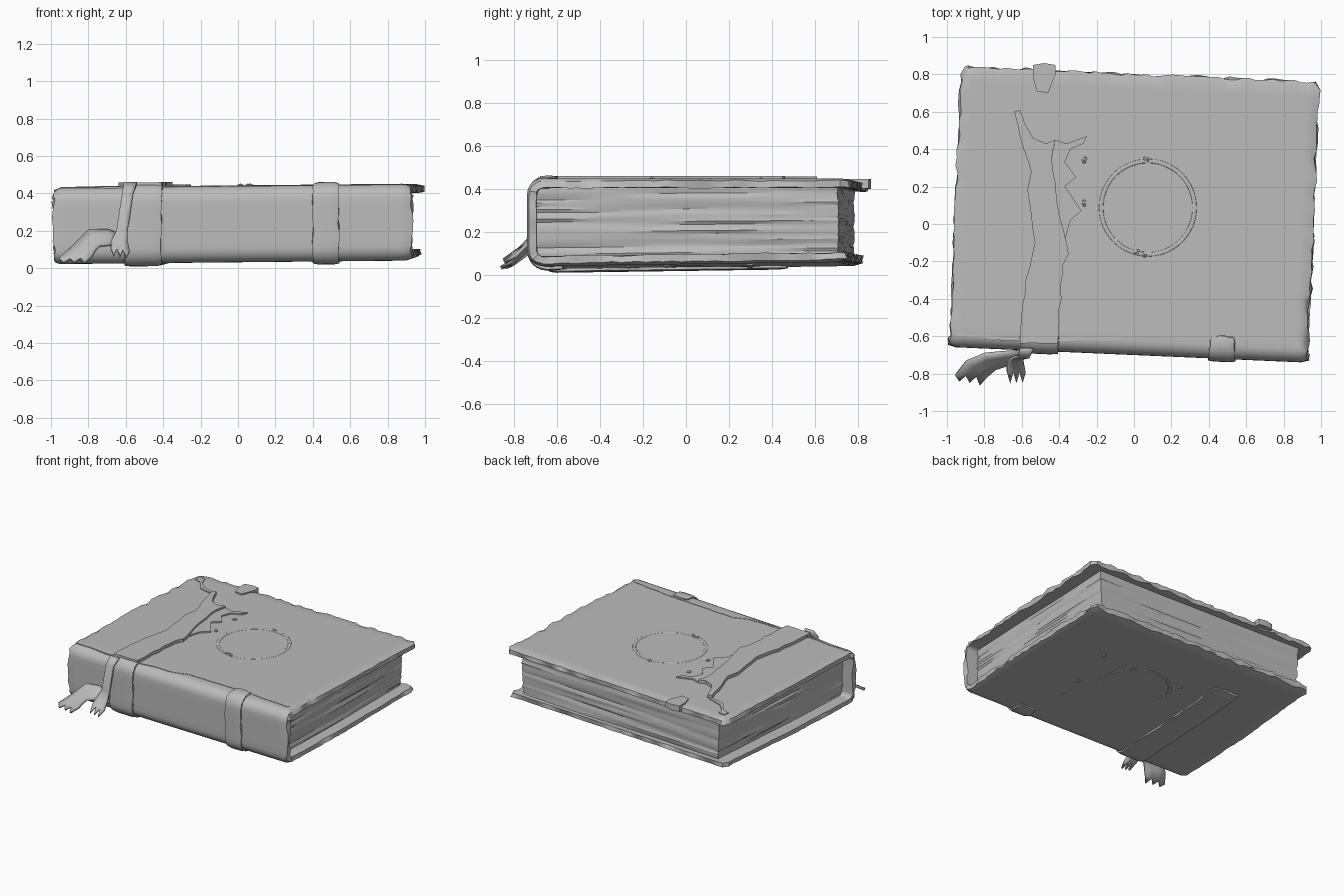
import bpy, bmesh, math, random
from mathutils import Vector, noise

random.seed(4)
cube = bpy.data.objects.get("Cube")
if cube:
    bpy.data.objects.remove(cube, do_unlink=True)

grey = bpy.data.materials.new("worn_grey")
grey.use_nodes = True
grey.diffuse_color = (0.5, 0.5, 0.5, 1)
grey.node_tree.nodes["Principled BSDF"].inputs["Base Color"].default_value = (0.5, 0.5, 0.5, 1)

TURN = math.radians(2.5)      # the book lies slightly turned
TOP, BOTTOM, HALF = 0.44, 0.04, 0.958


def place(u, v, z):
    """Book coordinates to world: slight turn and a sagging lower cover."""
    low = 1 - z / TOP
    u *= 1 - 0.03 * low * max(0, v)
    return Vector((u * math.cos(TURN) + v * math.sin(TURN),
                   v * math.cos(TURN) - u * math.sin(TURN),
                   z + 0.01 * u + 0.015 * v * low))


def finish(name, bm, angle=35):
    bmesh.ops.recalc_face_normals(bm, faces=bm.faces)
    mesh = bpy.data.meshes.new(name)
    bm.to_mesh(mesh)
    bm.free()
    mesh.materials.append(grey)
    ob = bpy.data.objects.new(name, mesh)
    bpy.context.collection.objects.link(ob)
    bpy.ops.object.select_all(action='DESELECT')
    ob.select_set(True)
    bpy.context.view_layer.objects.active = ob
    bpy.ops.object.shade_smooth_by_angle(angle=math.radians(angle))
    return ob


def wrap_path(v_top, v_bottom):
    """Outline round the outside of the book, from top cover to lower cover."""
    r, back = 0.075, -0.70
    path = []

    def line(a, b):
        n = max(2, int((Vector(b) - Vector(a)).length / 0.04))
        path.extend(Vector(a).lerp(Vector(b), i / n) for i in range(n))

    def corner(cz, start):
        for i in range(6):
            a = math.radians(start + 15 * i)
            path.append(Vector((back + r + r * math.cos(a), cz + r * math.sin(a))))

    line((v_top, TOP), (back + r, TOP))
    corner(TOP - r, 90)
    line((back, TOP - r), (back, BOTTOM + r))
    corner(BOTTOM + r, 180)
    line((back + r, BOTTOM), (v_bottom, BOTTOM))
    path.append(Vector((v_bottom, BOTTOM)))
    return path


def wrap(name, path, inner, outer, u0, u1, n, rough):
    """Sweep a layer following the path across the book, with torn edges."""
    normals = []
    for i in range(len(path)):
        t = (path[min(i + 1, len(path) - 1)] - path[max(i - 1, 0)]).normalized()
        normals.append(Vector((t.y, -t.x)))
    bm = bmesh.new()
    rows = []
    for j in range(n + 1):
        u = u0 + (u1 - u0) * j / n
        side = -1 if j == 0 else 1 if j == n else 0
        row = []
        for i, (p, nor) in enumerate(zip(path, normals)):
            tip = i in (0, len(path) - 1)
            pair = []
            for off in (inner, outer):
                worn = 0.25 * abs(outer - inner) * (side != 0 or tip) * (off == outer)
                q = p + nor * (off - worn)
                wob = noise.noise(Vector((u * 9, p.x * 9, p.y * 13 + off * 40)))
                wob += random.uniform(-0.4, 0.4)
                uu = u + side * wob * rough
                if side and tip:
                    uu -= side * rough * 1.5
                if tip:
                    q.x += wob * rough
                if side or tip:
                    q.y += wob * rough * 0.4
                pair.append(bm.verts.new(place(uu, q.x, q.y)))
            row.append(pair)
        rows.append(row)
    last = len(path) - 1
    for a, b in zip(rows, rows[1:]):
        for k in (0, 1):
            for i in range(last):
                bm.faces.new((a[i][k], a[i + 1][k], b[i + 1][k], b[i][k]))
        for i in (0, last):
            bm.faces.new((a[i][0], a[i][1], b[i][1], b[i][0]))
    for row in (rows[0], rows[-1]):
        for p, q in zip(row, row[1:]):
            bm.faces.new((p[0], p[1], q[1], q[0]))
    return finish(name, bm)


def plate(name, points, z0, z1):
    """Flat piece lying on the cover, with a ragged outline."""
    outline = []
    for a, b in zip(points, points[1:] + points[:1]):
        a, b = Vector(a), Vector(b)
        n = max(1, int((b - a).length / 0.06))
        across = Vector((a.y - b.y, b.x - a.x)).normalized()
        outline.append(a)
        outline += [a.lerp(b, i / n) + across * random.uniform(-0.006, 0.006)
                    for i in range(1, n)]
    bm = bmesh.new()
    face = bm.faces.new([bm.verts.new((p.x, p.y, z0 + 0.01 * p.x)) for p in outline])
    new = bmesh.ops.extrude_face_region(bm, geom=[face])["geom"]
    bmesh.ops.translate(bm, vec=(0, 0, z1 - z0),
                        verts=[v for v in new if isinstance(v, bmesh.types.BMVert)])
    bmesh.ops.triangulate(bm, faces=[f for f in bm.faces if len(f.verts) > 4])
    return finish(name, bm)


def ribbon(name, centres, halves, tooth):
    """Hanging strip with a frayed end."""
    bm = bmesh.new()
    pairs = []
    for c, h in zip(centres, halves):
        c, h = Vector(c), Vector(h)
        pairs.append([bm.verts.new(c + h * k) for k in (-1, -0.33, 0.33, 1)])
    for a, b in zip(pairs, pairs[1:]):
        for k in range(3):
            bm.faces.new((a[k], a[k + 1], b[k + 1], b[k]))
    end = pairs[-1]
    for k in range(3):
        mid = (end[k].co + end[k + 1].co) / 2
        point = bm.verts.new(mid + Vector(tooth) * random.uniform(0.6, 1.2))
        bm.faces.new((end[k], end[k + 1], point))
    ob = finish(name, bm, 50)
    mod = ob.modifiers.new("thickness", 'SOLIDIFY')
    mod.thickness = 0.018
    mod.offset = 0


# Cover with rounded spine
wrap("cover", wrap_path(0.80, 0.78), -0.045, 0, -HALF, HALF, 56, 0.014)

# Page block with wavy, uneven leaves
bm = bmesh.new()
layers, steps = 22, 10
z_low, z_high = BOTTOM + 0.04, TOP - 0.04
corners = [Vector(c) for c in ((-0.868, -0.66), (0.868, -0.66), (0.868, 0.745), (-0.868, 0.745))]
previous = None
for i in range(layers + 1):
    z = z_low + (z_high - z_low) * i / layers
    ring = []
    for a, b in zip(corners, corners[1:] + corners[:1]):
        for s in range(steps):
            p = a.lerp(b, s / steps)
            wave = noise.noise(Vector((p.x * 1.5, p.y * 1.5, z * 45)))
            p *= 1 + 0.014 * wave
            ring.append(bm.verts.new(place(p.x, p.y, z)))
    if previous:
        for k in range(len(ring)):
            m = (k + 1) % len(ring)
            bm.faces.new((previous[k], previous[m], ring[m], ring[k]))
    else:
        bm.faces.new(ring)
    previous = ring
bm.faces.new(previous)
finish("pages", bm, 30)

# Straps round the spine
wrap("left_strap_wrap", wrap_path(-0.60, 0.45), -0.005, 0.016, -0.58, -0.38, 6, 0.008)
wrap("right_strap_wrap", wrap_path(-0.58, -0.55), -0.005, 0.016, 0.43, 0.57, 5, 0.008)

# Torn strap on the top cover
plate("torn_strap", [
    (-0.61, -0.64), (-0.58, -0.3), (-0.53, -0.1), (-0.55, 0.05), (-0.57, 0.18),
    (-0.55, 0.28), (-0.59, 0.4), (-0.64, 0.6), (-0.61, 0.61), (-0.54, 0.46),
    (-0.47, 0.43), (-0.42, 0.45), (-0.44, 0.36), (-0.42, 0.22), (-0.40, 0.05),
    (-0.36, -0.1), (-0.35, -0.16), (-0.38, -0.22), (-0.41, -0.64)],
    TOP - 0.01, TOP + 0.024)
plate("torn_scar", [
    (-0.42, 0.45), (-0.36, 0.43), (-0.25, 0.47), (-0.27, 0.43), (-0.34, 0.40),
    (-0.37, 0.33), (-0.31, 0.25), (-0.37, 0.2), (-0.32, 0.13), (-0.28, 0.07),
    (-0.34, 0.02), (-0.37, -0.1), (-0.45, 0.0), (-0.45, 0.3)],
    TOP - 0.01, TOP + 0.010)
plate("torn_strip", [
    (-0.62, 0.6), (-0.70, 0.61), (-0.76, 0.63), (-0.82, 0.71), (-0.87, 0.73),
    (-0.87, 0.77), (-0.82, 0.77), (-0.80, 0.71), (-0.75, 0.66), (-0.63, 0.62)],
    TOP - 0.01, TOP + 0.006)

# Worn crease where the cover bends into the spine
plate("spine_crease", [
    (-0.95, -0.58), (-0.62, -0.61), (-0.1, -0.60), (0.0, -0.56), (0.53, -0.59),
    (0.88, -0.63), (0.88, -0.65), (0.5, -0.61), (0.0, -0.59), (-0.1, -0.62),
    (-0.62, -0.625), (-0.95, -0.60)], TOP - 0.01, TOP + 0.003)

# Strap end folded over the back edge
plate("strap_tab", [(-0.54, 0.85), (-0.54, 0.78), (-0.52, 0.71), (-0.46, 0.70),
                    (-0.42, 0.80), (-0.42, 0.85), (-0.48, 0.86)], TOP - 0.035, TOP + 0.01)

# Frayed strips hanging from the spine
ribbon("hanging_strip",
       [(-0.575, -0.67, 0.455), (-0.59, -0.71, 0.40), (-0.62, -0.715, 0.2),
        (-0.635, -0.74, 0.14), (-0.63, -0.79, 0.10)],
       [(0.035, 0, 0), (0.03, 0, 0), (0.03, 0, 0), (0.045, 0, 0), (0.05, 0, -0.01)],
       (0, -0.06, -0.04))
ribbon("frayed_strip",
       [(-0.60, -0.70, 0.14), (-0.69, -0.72, 0.165), (-0.77, -0.735, 0.16),
        (-0.83, -0.765, 0.10), (-0.87, -0.81, 0.055)],
       [(0.01, -0.02, -0.03), (0.01, -0.035, -0.04), (0.03, -0.04, -0.04),
        (0.07, -0.03, 0), (0.085, -0.005, 0.005)],
       (-0.01, -0.045, -0.025))

# Faint embossed rings on both covers
for name, z in (("top_ring", TOP), ("bottom_ring", BOTTOM)):
    bpy.ops.mesh.primitive_torus_add(major_radius=0.25, minor_radius=0.011, major_segments=48,
                                     minor_segments=8, location=place(0.07, 0.09, z))
    ring = bpy.context.object
    ring.name = name
    ring.scale.z = 0.25
    ring.rotation_euler.y = -0.01
    ring.data.materials.append(grey)
    bpy.ops.object.shade_smooth()

# Loose chips on both covers
chips = [(0.05, 0.35, TOP), (0.02, -0.15, TOP), (0.06, -0.16, TOP), (-0.27, 0.1, TOP),
         (-0.28, 0.33, TOP), (0.42, -0.25, BOTTOM), (0.44, -0.07, BOTTOM),
         (0.51, 0.32, BOTTOM), (-0.18, 0.29, BOTTOM)]
for x, y, z in chips:
    bpy.ops.mesh.primitive_ico_sphere_add(subdivisions=1, radius=0.018, location=place(x, y, z))
    chip = bpy.context.object
    chip.name = "chip"
    chip.scale = (1.2, 0.8, 0.7)
    chip.rotation_euler.z = random.uniform(0, 3)
    chip.data.materials.append(grey)
